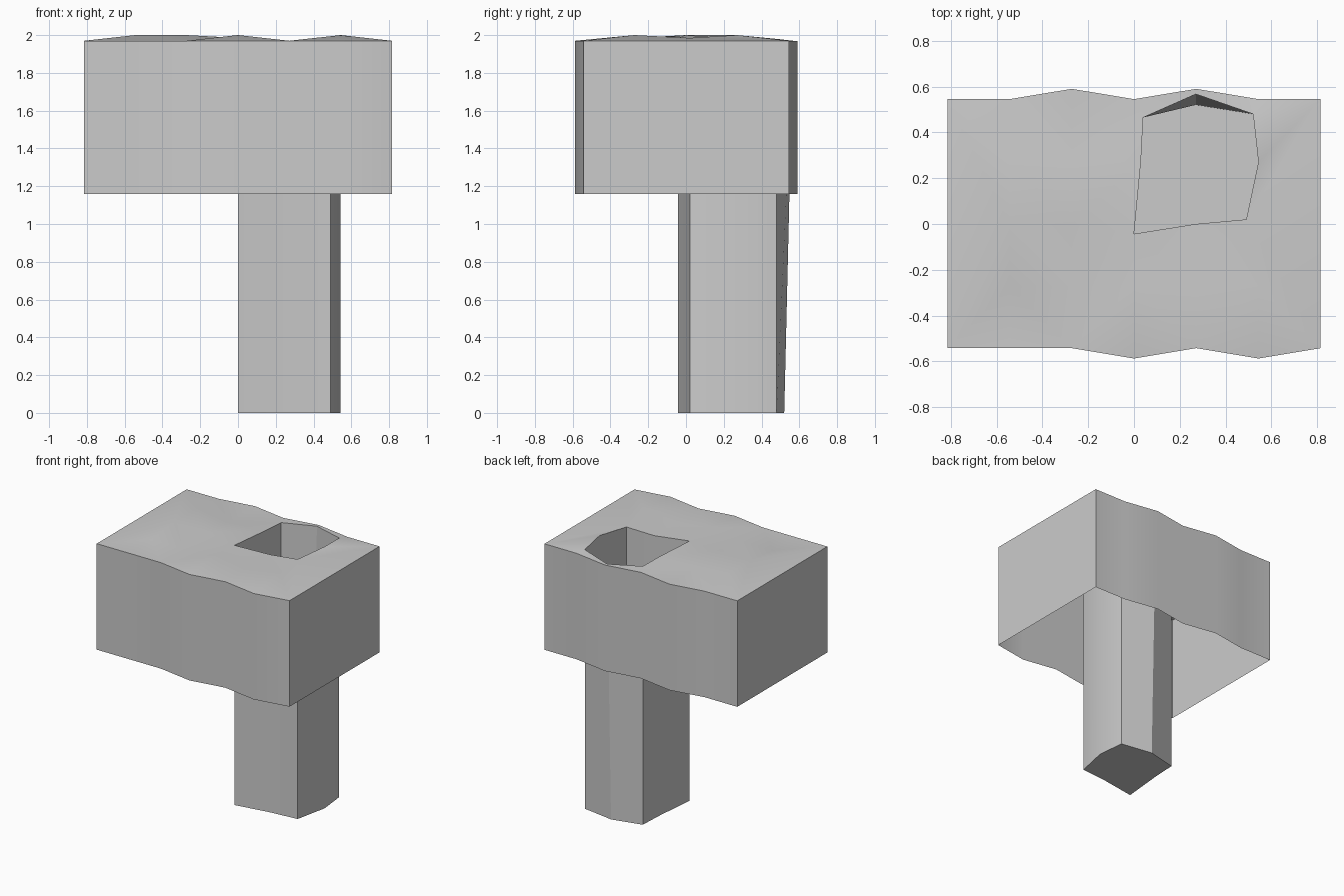
import bpy, math
from mathutils import Vector
from mathutils.geometry import delaunay_2d_cdt

if "Cube" in bpy.data.objects:
    bpy.data.objects.remove(bpy.data.objects["Cube"])

STEP, BASE, EDGE, PEAK = 0.2717, 1.16, 1.97, 2.0


def make_object(name, verts, faces):
    mesh = bpy.data.meshes.new(name)
    mesh.from_pydata(verts, [], faces)
    mesh.validate()
    obj = bpy.data.objects.new(name, mesh)
    bpy.context.collection.objects.link(obj)
    bpy.ops.object.select_all(action='DESELECT')
    obj.select_set(True)
    bpy.context.view_layer.objects.active = obj
    bpy.ops.object.shade_smooth_by_angle(angle=math.radians(30))
    return obj


def wall(n, low, high):
    return [(low + i, low + (i + 1) % n, high + (i + 1) % n, high + i) for i in range(n)]


# Wavy block outline, counter-clockwise from the front left corner
front_y = [-.542, -.542, -.542, -.587, -.542, -.587, -.542]
back_y = [.545, .545, .59, .545, .59, .545, .545]
outline = [((i - 3) * STEP, y) for i, y in enumerate(front_y)]
outline += [((i - 3) * STEP, back_y[i]) for i in range(6, -1, -1)]

# Shaft opening in the top of the block
hole = [(0, -.043), (.27, 0), (.49, .02), (.543, .27),
        (.52, .48), (.27, .567), (.04, .465), (.03, .27)]
hole_z = [1.985, EDGE, 1.985, PEAK, 1.98, EDGE, 1.975, 1.98]

# Slightly bumpy points between outline and opening
peaks = {(-2, 1), (-1, 0), (0, -1), (2, -1), (-2, 0)}
bumps = [(i, j) for i in range(-2, 3) for j in (-1, 0, 1) if i < 0 or j < 0]
flat = outline + hole + [(i * STEP, j * STEP) for i, j in bumps]
heights = [EDGE] * len(outline) + hole_z
heights += [PEAK if b in peaks else EDGE for b in bumps]

# Top sheet with the opening left out
n, m = len(outline), len(hole)
pts, _, tris, origin, _, face_origin = delaunay_2d_cdt(
    [Vector(p) for p in flat], [],
    [list(range(n)), list(range(n, n + m))], 1, 1e-5)
verts = [(p.x, p.y, heights[o[0]] if o else EDGE) for p, o in zip(pts, origin)]
faces = [tuple(t) for t, o in zip(tris, face_origin) if 1 not in o]

# Block: top sheet plus side walls, open underneath
low = len(verts)
verts += [(x, y, BASE) for x, y in outline]
high = len(verts)
verts += [(x, y, EDGE) for x, y in outline]
faces += wall(n, low, high)
make_object("head_block", verts, faces)

# Hollow shaft: closed foot, open at the top of the block
foot = [(x, .52 if i == 5 else y, 0) for i, (x, y) in enumerate(hole)]
rim = [(x, y, z) for (x, y), z in zip(hole, hole_z)]
make_object("shaft", foot + rim, wall(m, 0, m) + [tuple(range(m - 1, -1, -1))])
